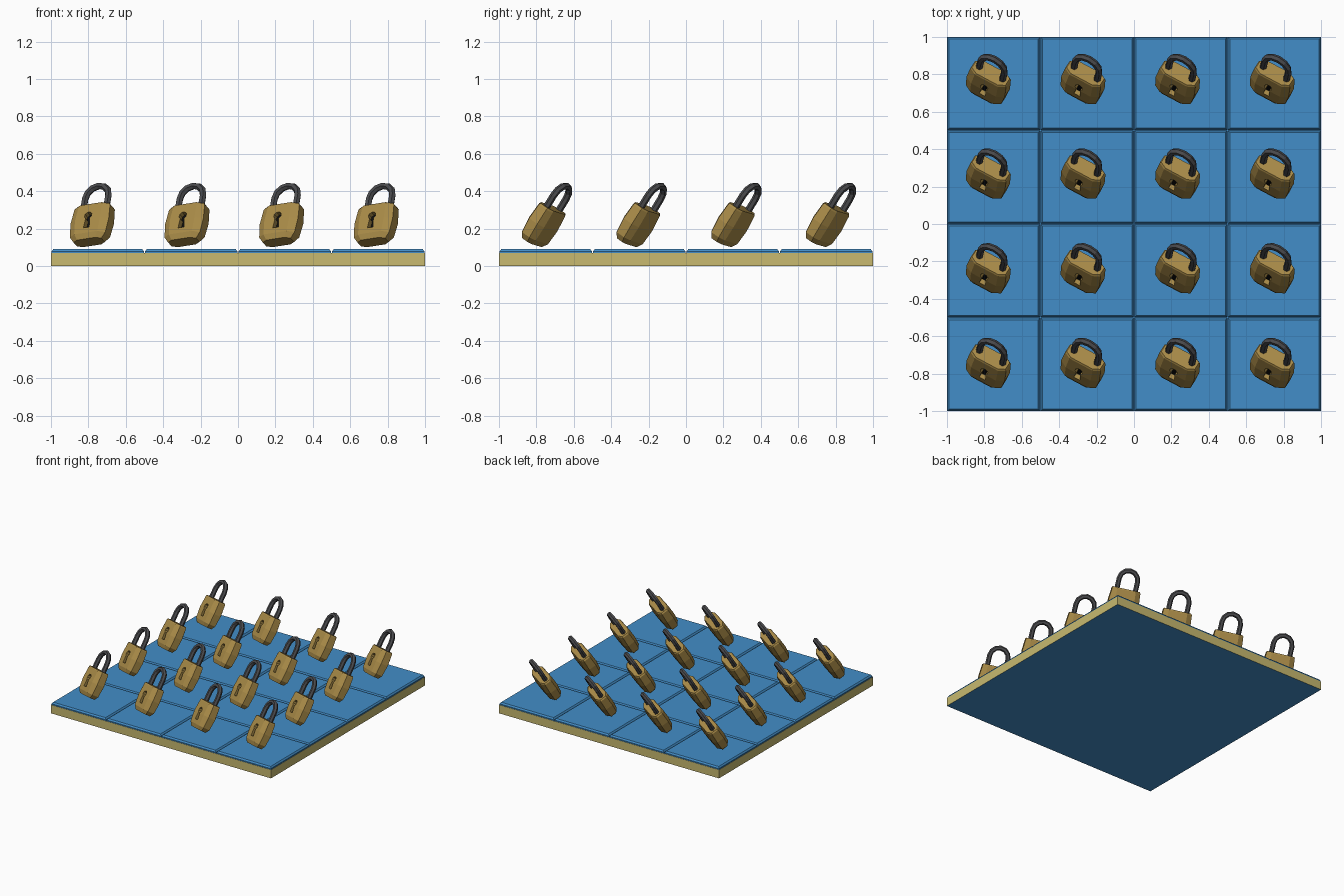
import bpy, bmesh, math
from mathutils import Matrix, Vector

if "Cube" in bpy.data.objects:
    bpy.data.objects.remove(bpy.data.objects["Cube"])


def material(name, r, g, b):
    m = bpy.data.materials.new(name)
    m.diffuse_color = (r, g, b, 1)
    m.use_nodes = True
    m.node_tree.nodes["Principled BSDF"].inputs["Base Color"].default_value = m.diffuse_color
    return m


BLUE = material("blue", 0.055, 0.27, 0.58)
SAND = material("sand", 0.58, 0.49, 0.16)
BRASS = material("brass", 0.40, 0.26, 0.065)
STEEL = material("steel", 0.07, 0.07, 0.075)
BLACK = material("black", 0.004, 0.004, 0.004)


def add(name, mesh, matrix=None):
    ob = bpy.data.objects.new(name, mesh)
    bpy.context.collection.objects.link(ob)
    if matrix is not None:
        ob.matrix_world = matrix
    return ob


def loft(name, rings, *mats, closed_ends=True):
    """Skin a stack of equal-length point rings."""
    bm = bmesh.new()
    vs = [[bm.verts.new(p) for p in ring] for ring in rings]
    n = len(rings[0])
    for a, b in zip(vs, vs[1:]):
        for i in range(n):
            bm.faces.new((a[i], a[(i + 1) % n], b[(i + 1) % n], b[i]))
    if closed_ends:
        bm.faces.new(vs[0])
        bm.faces.new(vs[-1])
    bmesh.ops.recalc_face_normals(bm, faces=bm.faces)
    mesh = bpy.data.meshes.new(name)
    bm.to_mesh(mesh)
    bm.free()
    for m in mats:
        mesh.materials.append(m)
    return mesh


def square(h, z):
    return [(-h, -h, z), (h, -h, z), (h, h, z), (-h, h, z)]


# Base slab: sand edges, blue top and bottom
base = loft("base", [square(1, 0), square(1, 0.07)], SAND, BLUE)
for f in base.polygons:
    f.material_index = int(abs(f.normal.z) > 0.5)
add("base_slab", base)

# Sixteen tiles with chamfered rims
tile = loft("tile", [square(0.247, 0.07), square(0.247, 0.078), square(0.238, 0.09)], BLUE)
for i in range(4):
    for j in range(4):
        add("floor_tile", tile, Matrix.Translation((-0.75 + 0.5 * i, -0.75 + 0.5 * j, 0)))


# Padlock body: octagonal plan, bulging slightly in height
def body_ring(w, t, z):
    quarter = [(w, t * 0.55), (w * 0.65, t)]
    plan = quarter + [(-x, y) for x, y in reversed(quarter)]
    plan += [(-x, -y) for x, y in plan]
    return [(x, y, z) for x, y in plan]


body = loft("body", [body_ring(0.085, 0.036, 0), body_ring(0.108, 0.05, 0.03),
                     body_ring(0.117, 0.055, 0.115), body_ring(0.109, 0.05, 0.205),
                     body_ring(0.102, 0.046, 0.215)], BRASS)

# Keyhole outline: round top with a flaring slot
arc = [math.radians(-60 + 300 * k / 7) for k in range(8)]
outline = [(0.023 * math.cos(a), 0.137 + 0.023 * math.sin(a)) for a in arc]
outline += [(-0.018, 0.062), (0.018, 0.062)]


def keyhole_ring(y):
    return [(x, y, z) for x, z in outline]


cutter = add("keyhole_cutter", loft("cutter", [keyhole_ring(-0.1), keyhole_ring(-0.02)], BRASS))
cutter.hide_render = True
blank = add("body_blank", body)
mod = blank.modifiers.new("keyhole", "BOOLEAN")
mod.operation, mod.object, mod.solver = "DIFFERENCE", cutter, "EXACT"
graph = bpy.context.evaluated_depsgraph_get()
cut_body = bpy.data.meshes.new_from_object(blank.evaluated_get(graph))
bpy.data.objects.remove(blank)
bpy.data.objects.remove(cutter)

# Dark floor of the keyhole
back = loft("back", [keyhole_ring(-0.023), keyhole_ring(-0.019)], BLACK)

# Shackle: six-sided tube along a U
R, LEG, TUBE = 0.071, 0.285, 0.019
path = [(Vector((R, 0, 0.2)), 0.0)]
path += [(Vector((R * math.cos(a), 0, LEG + R * math.sin(a))), a)
         for a in (math.pi * k / 6 for k in range(7))]
path += [(Vector((-R, 0, 0.2)), math.pi)]
rings = []
for p, a in path:
    out = Vector((math.cos(a), 0, math.sin(a)))
    rings.append([p + TUBE * (math.cos(t) * out + math.sin(t) * Vector((0, 1, 0)))
                  for t in (math.tau * k / 6 for k in range(6))])
shackle = loft("shackle", rings, STEEL)

# Tilted padlock pose shared by the whole grid
up = Vector((0.145, 0.52, 0.85)).normalized()
side = Vector((0.87, -0.47, 0.13))
side = (side - side.dot(up) * up).normalized()
depth = up.cross(side)
pose = Matrix((side, depth, up)).transposed().to_4x4()

for i in range(4):
    for j in range(4):
        spot = Matrix.Translation((-0.796 + 0.506 * i, -0.822 + 0.506 * j, 0.127)) @ pose
        add("padlock_body", cut_body, spot)
        add("keyhole_back", back, spot)
        add("padlock_shackle", shackle, spot)
